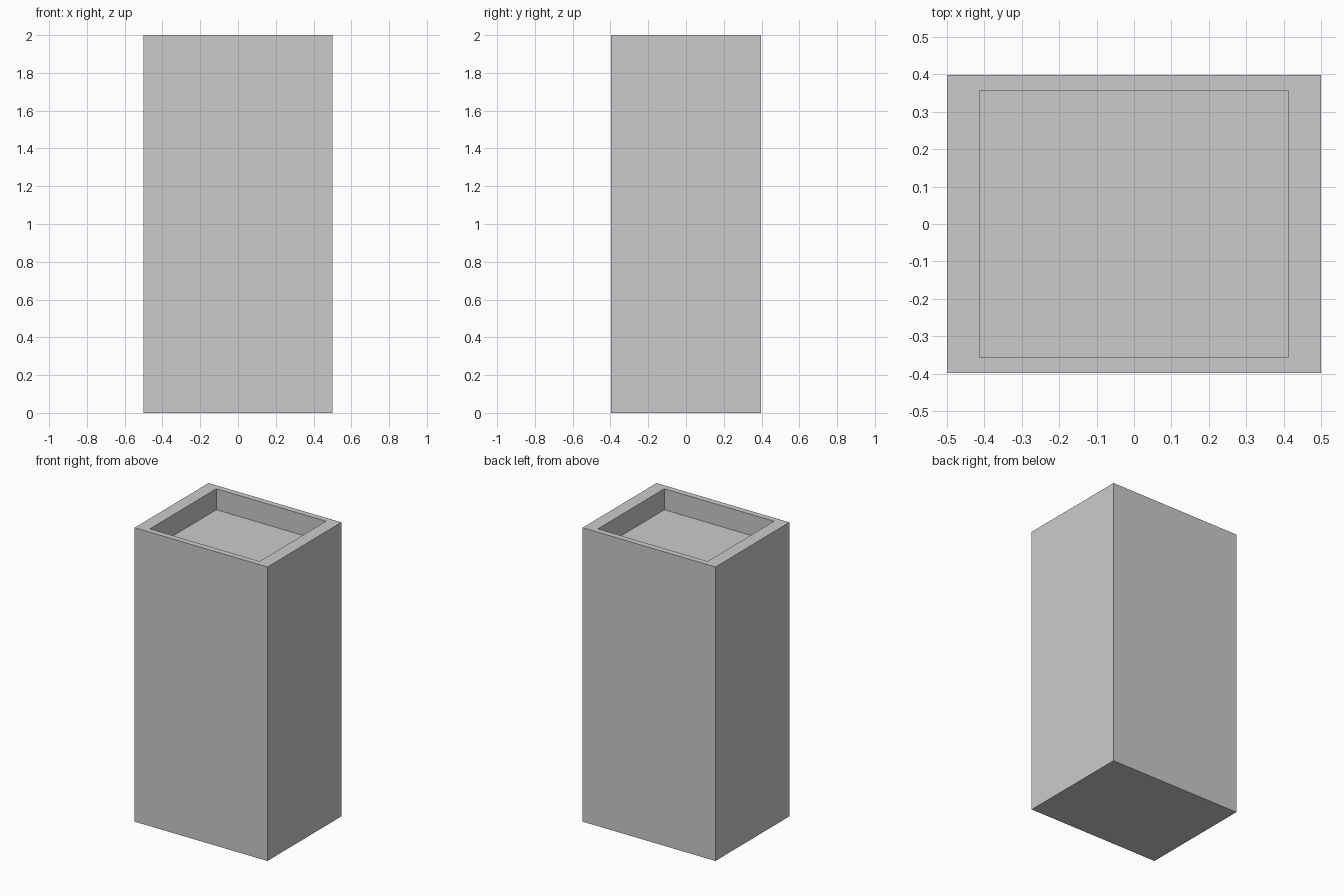
import bpy, bmesh
from mathutils import Vector

if "Cube" in bpy.data.objects:
    bpy.data.objects.remove(bpy.data.objects["Cube"])

W, D, H = 1.0, 0.795, 2.0
BAND_Z, FLOOR_Z = 1.9, 1.857
OPEN_W, OPEN_D = 0.826, 0.714

bm = bmesh.new()


def extrude(face, dz=0.0, sx=1.0, sy=1.0):
    """Extrude one face, then move and scale the new cap; returns cap and sides."""
    before = set(bm.faces)
    cap = bmesh.ops.extrude_discrete_faces(bm, faces=[face])["faces"][0]
    bmesh.ops.scale(bm, verts=cap.verts, vec=(sx, sy, 1))
    bmesh.ops.translate(bm, verts=cap.verts, vec=Vector((0, 0, dz)))
    return cap, [f for f in bm.faces if f not in before and f is not cap]


# main box
bmesh.ops.create_cube(bm, size=1)
bmesh.ops.scale(bm, verts=bm.verts, vec=(W, D, BAND_Z))
bmesh.ops.translate(bm, verts=bm.verts, vec=(0, 0, BAND_Z / 2))
top = max(bm.faces, key=lambda f: f.calc_center_median().z)

# lighter band round the top
top, band = extrude(top, dz=H - BAND_Z)
for f in band:
    f.material_index = 1

# flat rim, then sunken top
top, _ = extrude(top, sx=OPEN_W / W, sy=OPEN_D / D)
top, _ = extrude(top, dz=FLOOR_Z - H)
bmesh.ops.recalc_face_normals(bm, faces=bm.faces)

mesh = bpy.data.meshes.new("planter_box")
bm.to_mesh(mesh)
bm.free()
for name, shade in (("body_grey", 0.8), ("band_light_grey", 0.96)):
    mat = bpy.data.materials.new(name)
    mat.diffuse_color = (shade, shade, shade, 1)
    mat.use_nodes = True
    mat.node_tree.nodes["Principled BSDF"].inputs["Base Color"].default_value = mat.diffuse_color
    mesh.materials.append(mat)
box = bpy.data.objects.new("planter_box", mesh)
bpy.context.collection.objects.link(box)
